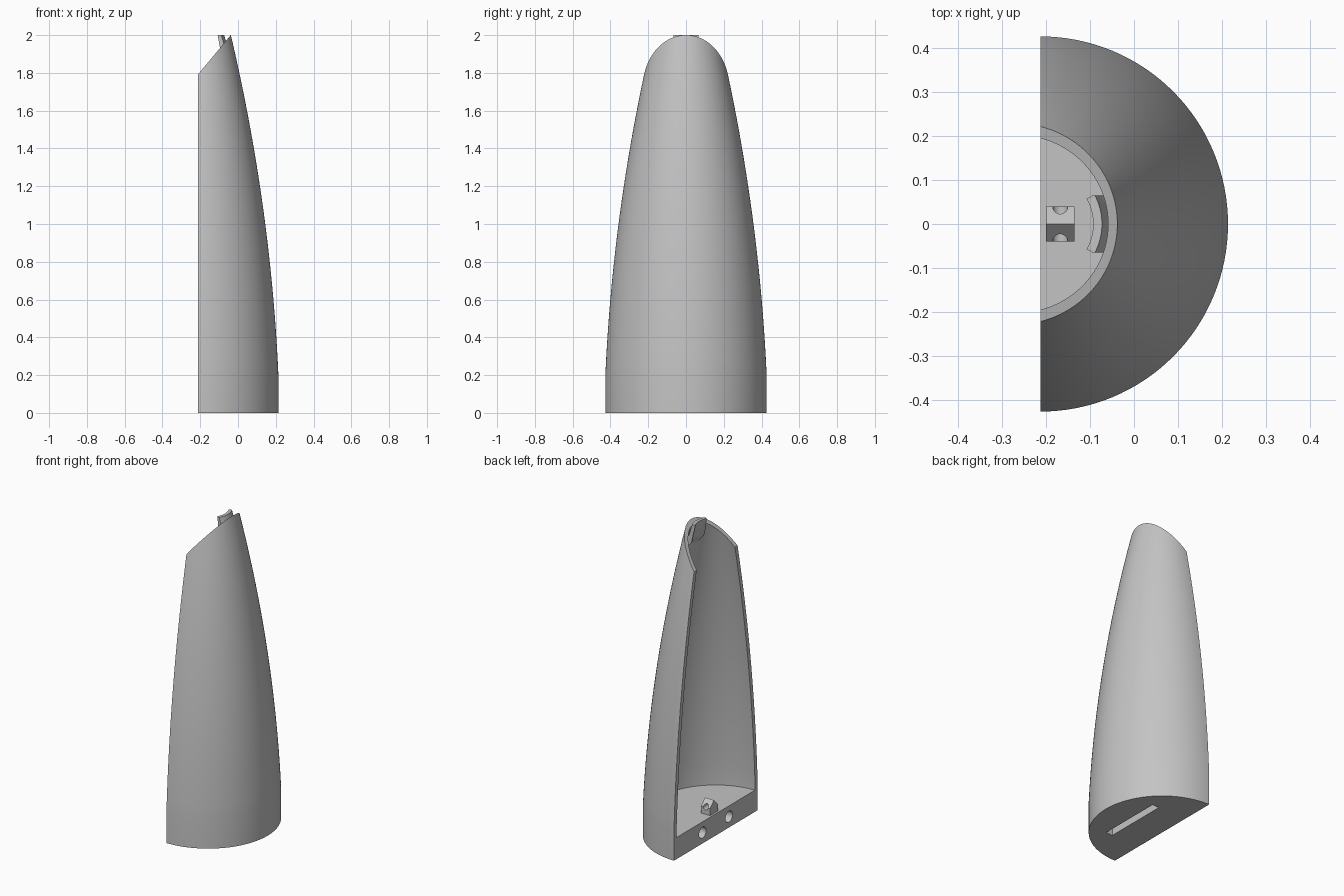
import bpy, bmesh, math
from mathutils import Matrix

AXIS_X = -0.213      # flat open side, also the axis of the half cone
FLOOR = 0.14
WALL = 0.027

cube = bpy.data.objects.get("Cube")
if cube:
    bpy.data.objects.remove(cube)

grey = bpy.data.materials.new("light grey")
grey.use_nodes = True
COLOUR = (0.55, 0.55, 0.55, 1)
grey.diffuse_color = COLOUR
grey.node_tree.nodes["Principled BSDF"].inputs["Base Color"].default_value = COLOUR


def radius(z):
    """Outer radius of the tapering body."""
    t = max(z - 0.2, 0)
    return 0.427 - 0.045 * t - 0.0527 * t * t


def finish(name, bm):
    bmesh.ops.remove_doubles(bm, verts=bm.verts, dist=1e-5)
    bmesh.ops.recalc_face_normals(bm, faces=bm.faces)
    mesh = bpy.data.meshes.new(name)
    bm.to_mesh(mesh)
    bm.free()
    mesh.materials.append(grey)
    ob = bpy.data.objects.new(name, mesh)
    bpy.context.collection.objects.link(ob)
    return ob


def sweep(name, profile, half_angle, steps):
    """Turn a closed (r, z) outline about the axis and cap both ends."""
    bm = bmesh.new()
    rings = []
    for i in range(steps + 1):
        a = half_angle * (2 * i / steps - 1)
        rings.append([bm.verts.new((AXIS_X + r * math.cos(a), r * math.sin(a), z))
                      for r, z in profile])
    n = len(profile)
    for a, b in zip(rings, rings[1:]):
        for j in range(n):
            k = (j + 1) % n
            if profile[j][0] or profile[k][0]:
                bm.faces.new((a[j], a[k], b[k], b[j]))
    bm.faces.new(rings[0])
    bm.faces.new(rings[-1])
    return finish(name, bm)


def prism(name, outline, start, end, along="y"):
    """Extrude an outline: (x, z) along y, or (y, z) along x."""
    bm = bmesh.new()

    def place(p, d):
        return (p[0], d, p[1]) if along == "y" else (d, p[0], p[1])
    a = [bm.verts.new(place(p, start)) for p in outline]
    b = [bm.verts.new(place(p, end)) for p in outline]
    bm.faces.new(a)
    bm.faces.new(b)
    for j in range(len(a)):
        k = (j + 1) % len(a)
        bm.faces.new((a[j], a[k], b[k], b[j]))
    return finish(name, bm)


def circle(cx, cz, r, n=32):
    return [(cx + r * math.cos(2 * math.pi * i / n),
             cz + r * math.sin(2 * math.pi * i / n)) for i in range(n)]


def cut(ob, cutter):
    mod = ob.modifiers.new("cut", "BOOLEAN")
    mod.operation = "DIFFERENCE"
    mod.solver = "EXACT"
    mod.object = cutter
    bpy.context.view_layer.objects.active = ob
    bpy.ops.object.modifier_apply(modifier=mod.name)
    bpy.data.objects.remove(cutter)


def smooth(ob):
    bpy.ops.object.select_all(action="DESELECT")
    ob.select_set(True)
    bpy.context.view_layer.objects.active = ob
    bpy.ops.object.shade_smooth_by_angle(angle=math.radians(30))


# Half-cone shell with a thick base slab
heights = [0.2 + 1.84 * i / 24 for i in range(25)]
outer = [(radius(z), z) for z in heights]
inner = [(r - WALL, z) for r, z in reversed(outer)]
profile = ([(0, 0), (radius(0), 0)] + outer + inner
           + [(radius(0) - WALL, FLOOR), (0, FLOOR)])
shell = sweep("half_shell", profile, math.pi / 2, 64)

# Slanted top
cut(shell, prism("slant_cutter", [(-0.3, 1.686), (0, 2.046), (0, 2.3), (-0.3, 2.3)], -0.4, 0.4))

# Pair of peg holes in the flat edge of the base
for y in (-0.135, 0.135):
    cut(shell, prism("peg_cutter", circle(y, 0.07, 0.036), AXIS_X - 0.05, AXIS_X + 0.1, "x"))

# Slot in the underside
cut(shell, prism("slot_cutter", [(-0.012, -0.05), (0.036, -0.05), (0.036, 0.09), (-0.012, 0.09)],
                 -0.21, 0.21))
smooth(shell)

# Gabled lug on the floor with a cross hole
base = FLOOR - 0.005
lug = prism("floor_lug", [(-0.04, base), (0.04, base), (0.04, FLOOR + 0.045),
                          (0, FLOOR + 0.085), (-0.04, FLOOR + 0.045)], -0.2, -0.136, "x")
cut(lug, prism("lug_cutter", circle(-0.168, FLOOR + 0.045, 0.017), -0.1, 0.1))
smooth(lug)

# Curved clip rising from the inside of the tip
clip_profile = [(0.12, 2.0), (0.14, 2.0), (radius(1.93) - WALL - 0.005, 1.93),
                (radius(1.9) - WALL + 0.005, 1.9), (radius(1.82) - WALL + 0.005, 1.82),
                (0.145, 1.88)]
clip = sweep("tip_clip", clip_profile, 0.5, 16)
# Trim the clip to straight parallel sides
for side in (-1, 1):
    lo, hi = sorted((side * 0.065, side * 0.2))
    cut(clip, prism("side_cutter", [(-0.3, 1.7), (0.1, 1.7), (0.1, 2.2), (-0.3, 2.2)], lo, hi))
smooth(clip)
